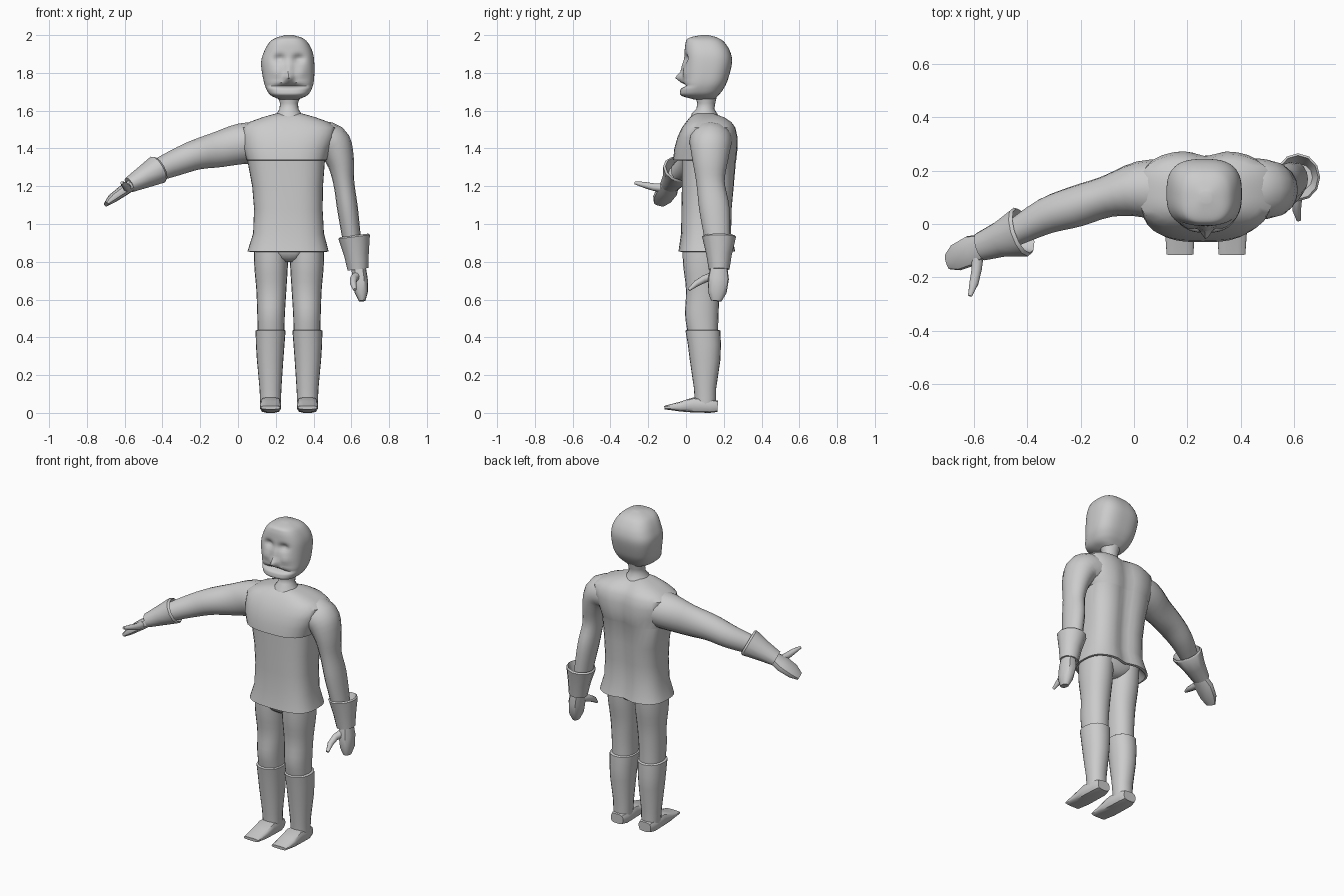
import bpy, bmesh, math
from mathutils import Vector

CX = 0.27  # body centre line


def finish(name, rings, x=0.0, angle=40):
    """Skin a list of vertex rings, cap both ends, shade smooth."""
    bm = bmesh.new()
    rows = [[bm.verts.new(p) for p in ring] for ring in rings]
    n = len(rows[0])
    for a, b in zip(rows, rows[1:]):
        for i in range(n):
            j = (i + 1) % n
            bm.faces.new((a[i], a[j], b[j], b[i]))
    bm.faces.new(rows[0])
    bm.faces.new(rows[-1])
    bmesh.ops.recalc_face_normals(bm, faces=bm.faces)
    me = bpy.data.meshes.new(name)
    bm.to_mesh(me)
    bm.free()
    ob = bpy.data.objects.new(name, me)
    ob.location.x = x
    bpy.context.collection.objects.link(ob)
    bpy.ops.object.select_all(action='DESELECT')
    ob.select_set(True)
    bpy.context.view_layer.objects.active = ob
    bpy.ops.object.shade_smooth_by_angle(angle=math.radians(angle))
    return ob


def section(n, power):
    """Unit superellipse with evenly spaced angles."""
    out = []
    for i in range(n):
        a = math.tau * i / n
        c, s = math.cos(a), math.sin(a)
        r = (abs(c) ** power + abs(s) ** power) ** (-1 / power)
        out.append((c * r, s * r))
    return out


def tube(name, pts, ref=(0, 1, 0), n=16, power=2.0, straight=False, x=0.0):
    """Tube through (x, y, z, radius along ref, other radius)."""
    pos = [Vector(p[:3]) for p in pts]
    rings = []
    for i, p in enumerate(pts):
        t = pos[min(i + 1, len(pts) - 1)] - pos[max(i - 1, 0)]
        if straight:
            t = pos[-1] - pos[0]
        t.normalize()
        u = Vector(ref)
        u = (u - t * u.dot(t)).normalized()
        v = t.cross(u)
        rings.append([pos[i] + u * c * p[3] + v * s * p[4] for c, s in section(n, power)])
    return finish(name, rings, x)


def stack(name, rows, n=32, power=2.5, x=0.0, shape=None, angle=40):
    """Horizontal loft through rows (z, x0, x1, y0, y1)."""
    rings = []
    for z, x0, x1, y0, y1 in rows:
        ring = []
        for c, s in section(n, power):
            p = Vector(((x0 + x1) / 2 + c * (x1 - x0) / 2, (y0 + y1) / 2 + s * (y1 - y0) / 2, z))
            if shape:
                shape(p, s)
            ring.append(p)
        rings.append(ring)
    return finish(name, rings, x, angle)


def resample(rows, count):
    """Catmull-Rom interpolation of profile rows."""
    out = []
    for k in range(count + 1):
        f = k / count * (len(rows) - 1)
        i = min(int(f), len(rows) - 2)
        t = f - i
        a, b, c, d = (rows[max(0, min(len(rows) - 1, i + o))] for o in (-1, 0, 1, 2))
        out.append([0.5 * (2 * q + (r - p) * t + (2 * p - 5 * q + 4 * r - s) * t * t
                    + (3 * q - p - 3 * r + s) * t ** 3) for p, q, r, s in zip(a, b, c, d)])
    return out


def bump(p, x, z, sx, sz):
    return math.exp(-((p.x - x) / sx) ** 2 - ((p.z - z) / sz) ** 2)


# Head with eye sockets, nose, mouth and chin
def face(p, s):
    if s < -0.3:
        for e in (-0.05, 0.05):
            p.y += 0.024 * bump(p, CX + e, 1.875, 0.028, 0.022)
            p.y -= 0.010 * bump(p, CX + e * 1.3, 1.80, 0.03, 0.025)
        p.y -= 0.040 * bump(p, CX, 1.775, 0.022, 0.022)
        p.y -= 0.014 * bump(p, CX, 1.82, 0.018, 0.04)
        p.y += 0.032 * bump(p, CX, 1.732, 0.085, 0.009)


stack("head", resample([
    (1.66, 0.22, 0.32, 0.04, 0.15), (1.68, 0.175, 0.365, -0.025, 0.17),
    (1.71, 0.152, 0.388, -0.03, 0.195), (1.76, 0.135, 0.402, -0.015, 0.22),
    (1.85, 0.122, 0.404, -0.012, 0.243), (1.91, 0.137, 0.395, -0.008, 0.235),
    (1.96, 0.165, 0.37, -0.002, 0.205), (1.985, 0.20, 0.34, 0.015, 0.17),
    (2.0, 0.25, 0.29, 0.08, 0.12)], 48), n=64, power=2.8, shape=face)

# Neck and collar
stack("neck", [(1.54, 0.18, 0.36, 0.02, 0.19), (1.585, 0.205, 0.335, 0.03, 0.165),
               (1.61, 0.22, 0.32, 0.055, 0.15), (1.64, 0.222, 0.318, 0.06, 0.155),
               (1.70, 0.20, 0.34, 0.04, 0.17)], n=20, power=2)


# Jacket with overhanging chest and a furrow down the back
def spine(p, s):
    if s > 0.3:
        p.y -= 0.022 * math.exp(-((p.x - CX) / 0.05) ** 2)


stack("jacket", [
    (0.90, 0.10, 0.43, 0.01, 0.21), (0.853, 0.06, 0.47, -0.03, 0.25),
    (0.855, 0.05, 0.48, -0.04, 0.265), (0.95, 0.08, 0.455, -0.026, 0.245),
    (1.08, 0.085, 0.448, -0.024, 0.248), (1.20, 0.075, 0.45, -0.022, 0.258),
    (1.335, 0.05, 0.46, -0.022, 0.268), (1.34, 0.045, 0.47, -0.068, 0.27),
    (1.40, 0.025, 0.49, -0.062, 0.276), (1.46, 0.02, 0.515, -0.045, 0.276),
    (1.51, 0.02, 0.52, -0.022, 0.265), (1.54, 0.06, 0.48, 0.0, 0.245),
    (1.565, 0.13, 0.41, 0.02, 0.21), (1.585, 0.20, 0.34, 0.05, 0.16)],
    n=40, power=2.9, shape=spine)

# Raised arm
tube("raised_arm", resample([
    (0.12, 0.125, 1.43, 0.12, 0.11), (0.02, 0.13, 1.425, 0.105, 0.108),
    (-0.10, 0.103, 1.395, 0.078, 0.095), (-0.22, 0.065, 1.367, 0.077, 0.08),
    (-0.33, 0.03, 1.325, 0.068, 0.07), (-0.45, -0.035, 1.275, 0.05, 0.055)], 15))
tube("raised_cuff", [
    (-0.47, -0.045, 1.265, 0.05, 0.045), (-0.415, -0.025, 1.292, 0.088, 0.07),
    (-0.425, -0.03, 1.288, 0.096, 0.078), (-0.50, -0.057, 1.247, 0.068, 0.06),
    (-0.575, -0.085, 1.207, 0.054, 0.042)], n=12, straight=True)
tube("raised_hand", [
    (-0.55, -0.078, 1.215, 0.04, 0.03), (-0.61, -0.10, 1.175, 0.058, 0.03),
    (-0.665, -0.125, 1.135, 0.052, 0.025), (-0.698, -0.142, 1.105, 0.03, 0.012)],
    n=12, power=2.6)
tube("raised_thumb", [
    (-0.585, -0.10, 1.19, 0.025, 0.025), (-0.59, -0.17, 1.195, 0.02, 0.02),
    (-0.60, -0.22, 1.207, 0.016, 0.018), (-0.615, -0.27, 1.218, 0.008, 0.008)],
    ref=(0, 0, 1), n=10)

# Lowered arm
tube("lowered_arm", resample([
    (0.40, 0.13, 1.445, 0.12, 0.10), (0.495, 0.13, 1.43, 0.112, 0.10),
    (0.54, 0.128, 1.34, 0.095, 0.075), (0.56, 0.13, 1.22, 0.075, 0.056),
    (0.58, 0.15, 1.08, 0.08, 0.055), (0.605, 0.168, 0.90, 0.065, 0.048)], 20))
tube("lowered_cuff", [
    (0.62, 0.175, 0.88, 0.05, 0.05), (0.615, 0.175, 0.94, 0.082, 0.076),
    (0.615, 0.175, 0.932, 0.09, 0.084), (0.627, 0.175, 0.84, 0.068, 0.066),
    (0.635, 0.175, 0.76, 0.055, 0.055)], n=12, straight=True)
tube("lowered_hand", [
    (0.637, 0.175, 0.79, 0.042, 0.036), (0.645, 0.172, 0.71, 0.055, 0.042),
    (0.653, 0.165, 0.64, 0.05, 0.036), (0.657, 0.16, 0.593, 0.028, 0.018)],
    n=12, power=2.6)
tube("lowered_thumb", [
    (0.63, 0.15, 0.725, 0.025, 0.025), (0.612, 0.10, 0.71, 0.02, 0.02),
    (0.61, 0.055, 0.685, 0.017, 0.017), (0.618, 0.015, 0.652, 0.008, 0.009)],
    ref=(0, 0, 1), n=10)

# Hips under the jacket
stack("hips", [(0.80, 0.235, 0.305, 0.03, 0.16), (0.82, 0.17, 0.37, 0.0, 0.19),
               (0.86, 0.10, 0.44, -0.02, 0.21), (0.92, 0.10, 0.44, -0.01, 0.21)], n=24)

# Legs, boots and feet, modelled on one side and mirrored
legs = [
    stack("leg", resample([
        (0.42, -0.165, -0.025, 0.01, 0.17), (0.52, -0.168, -0.022, -0.005, 0.172),
        (0.65, -0.173, -0.014, 0.0, 0.18), (0.78, -0.184, -0.006, -0.015, 0.20),
        (0.90, -0.185, -0.004, -0.02, 0.21)], 12), n=20, power=2.2, x=CX),
    stack("boot", [
        (0.02, -0.150, -0.045, 0.05, 0.155), (0.08, -0.154, -0.042, 0.045, 0.16),
        (0.13, -0.156, -0.040, 0.042, 0.16), (0.28, -0.170, -0.030, 0.02, 0.182),
        (0.36, -0.175, -0.024, 0.01, 0.185), (0.435, -0.177, -0.018, -0.003, 0.182),
        (0.44, -0.168, -0.024, 0.005, 0.172)], n=20, power=2.2, x=CX),
    tube("foot", [
        (-0.0975, 0.168, 0.035, 0.042, 0.03), (-0.0975, 0.13, 0.036, 0.054, 0.036),
        (-0.0975, 0.04, 0.042, 0.055, 0.04), (-0.0975, -0.03, 0.033, 0.056, 0.026),
        (-0.0975, -0.115, 0.028, 0.05, 0.009)], ref=(1, 0, 0), power=4, x=CX),
]
for ob in legs:
    ob.modifiers.new("Mirror", 'MIRROR')
